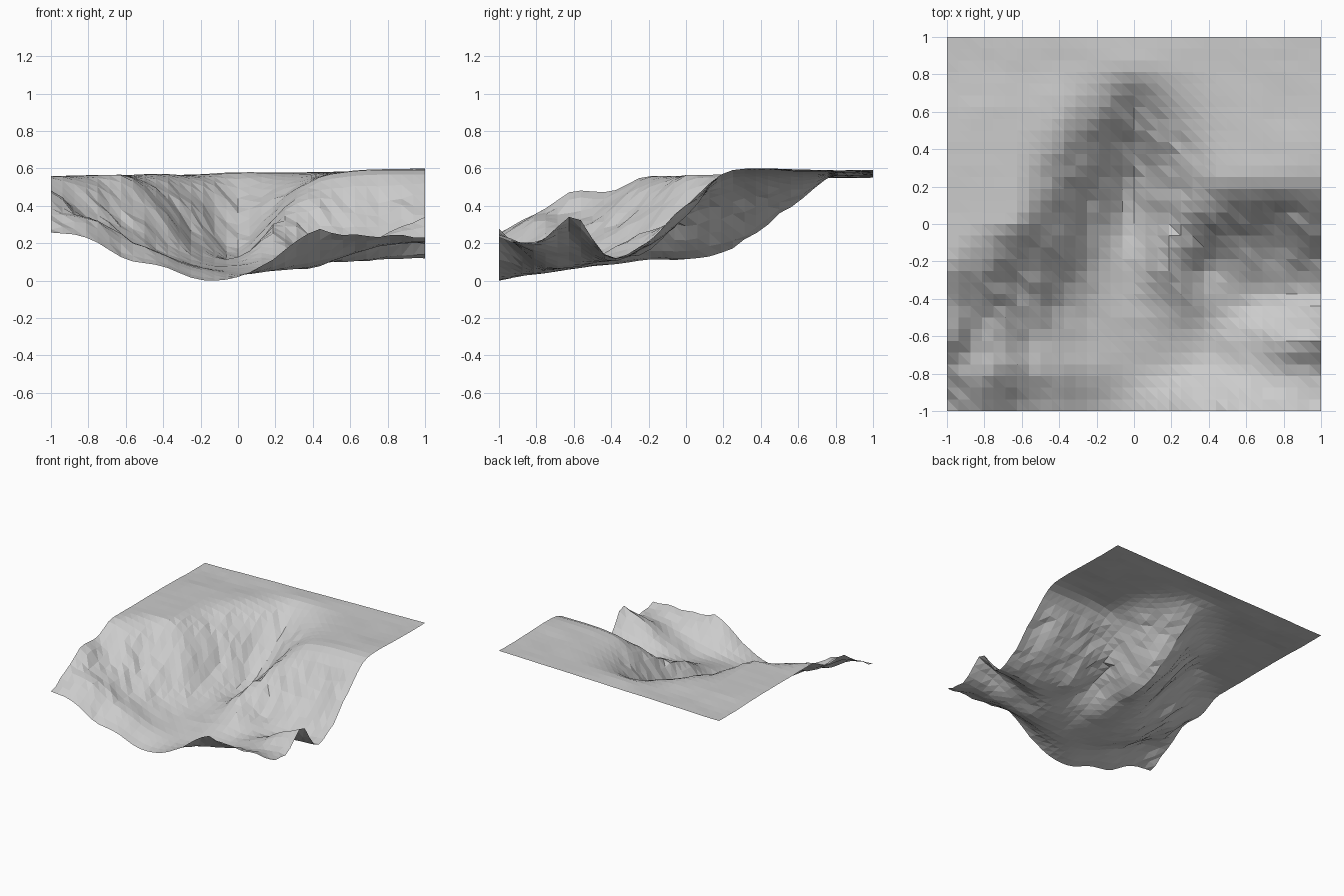
import bpy, bmesh
from mathutils import Vector, noise

if "Cube" in bpy.data.objects:
    bpy.data.objects.remove(bpy.data.objects["Cube"])

CELLS = 32


def plateau(x):
    """Gently tilted flat ground behind the canyon."""
    return 0.581 + 0.021 * x


# Canyon cross-sections in hundredths, left to right, from the front edge back to the canyon head
SECTIONS = [
    [26, 24, 12, 8, 1, 2.5, 13, 27, 25, 25, 23],
    [37, 34, 23, 14, 7, 4, 6, 10, 15, 20, 21],
    [48, 32, 23, 13, 8, 7, 9, 8, 15, 25, 34],
    [49, 40, 29, 18, 10, 10, 17, 12, 11, 12, 13],
    [57, 51, 42, 30, 14, 13, 27, 18, 19, 21, 22],
    [57, 57, 56, 40, 20, 12, 31, 40, 36, 38, 40],
    [57, 57, 57, 47, 30, 16, 36, 53, 57, 58, 58],
    [57, 57, 57, 54, 41, 28, 43, 55, 59, 60, 60.5],
    [56, 57, 57, 58, 53, 43, 52, 57, 59, 59, 60],
]
ROWS = [[v / 100 for v in s] for s in SECTIONS]
# Two more sections of plain plateau finish the back
for drop in (0.006, 0.004):
    ROWS.append([plateau(i / 5 - 1) - drop for i in range(11)])


def spline(values, t):
    """Smooth curve through evenly spaced values, t in 0..1."""
    n = len(values) - 1
    i = min(int(t * n), n - 1)
    f = t * n - i
    a, b, c, d = (values[min(max(i + k, 0), n)] for k in (-1, 0, 1, 2))
    return b + 0.5 * f * (c - a + f * (2 * a - 5 * b + 4 * c - d + f * (3 * (b - c) + d - a)))


def height(x, y):
    """Canyon surface with the plateau kept flat and the slopes eroded."""
    z = spline([spline(r, (x + 1) / 2) for r in ROWS], (y + 1) / 2)
    z = min(z, plateau(x) + 0.004)
    # Craggy slopes, calmer on the plateau and on the canyon floor
    rough = max(0.0, min(1.0, (0.57 - z) * 7)) * min(1.0, max(0.0, z * 4 - 0.2))
    crag = noise.noise(Vector((x * 7, y * 6, 3.7))) + 0.6 * noise.noise(Vector((x * 13, y * 13, 1.3)))
    return max(0.0, z + 0.035 * rough * crag + 0.003 * noise.noise(Vector((x * 4, y * 9, 8.1))))


# Canyon terrain: one open triangulated sheet
bm = bmesh.new()
steps = [-1 + 2 * i / CELLS for i in range(CELLS + 1)]
grid = [[bm.verts.new((x, y, height(x, y))) for x in steps] for y in steps]
for j in range(CELLS):
    for i in range(CELLS):
        a, b = grid[j][i], grid[j][i + 1]
        c, d = grid[j + 1][i + 1], grid[j + 1][i]
        bm.faces.new((a, b, d))
        bm.faces.new((b, c, d))

# Rest the lowest point on the ground
low = min(v.co.z for v in bm.verts)
for v in bm.verts:
    v.co.z -= low

mesh = bpy.data.meshes.new("canyon_terrain")
bm.to_mesh(mesh)
bm.free()
bpy.context.collection.objects.link(bpy.data.objects.new("canyon_terrain", mesh))
